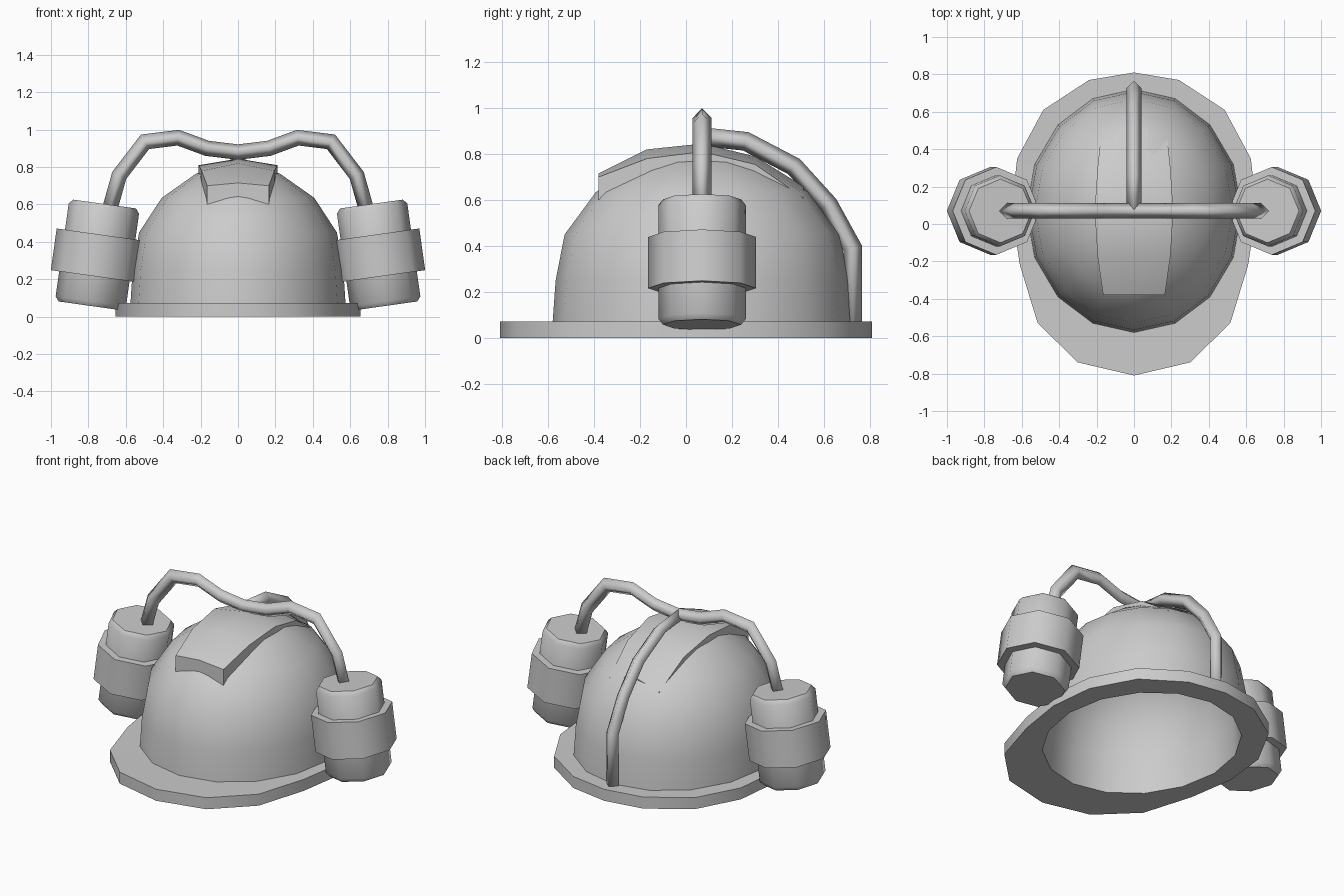
import bpy, bmesh, math
from mathutils import Vector, Matrix

if "Cube" in bpy.data.objects:
    bpy.data.objects.remove(bpy.data.objects["Cube"])

N, CY, RX, RY = 16, 0.07, 0.575, 0.65
# dome profile: (scale, height)
DOME = [(1, .07), (.98, .25), (.92, .45), (.71, .635), (.39, .765)]
TOP = .81


def finish(name, bm, angle):
    bmesh.ops.remove_doubles(bm, verts=bm.verts, dist=1e-5)
    bmesh.ops.recalc_face_normals(bm, faces=bm.faces)
    me = bpy.data.meshes.new(name)
    bm.to_mesh(me)
    bm.free()
    ob = bpy.data.objects.new(name, me)
    bpy.context.collection.objects.link(ob)
    bpy.context.view_layer.objects.active = ob
    ob.select_set(True)
    bpy.ops.object.shade_smooth_by_angle(angle=math.radians(angle))
    ob.select_set(False)
    return ob


def loft(name, rings, angle):
    """Skin a list of equal-length point rings and cap both ends."""
    bm = bmesh.new()
    vs = [[bm.verts.new(p) for p in r] for r in rings]
    n = len(rings[0])
    for a, b in zip(vs, vs[1:]):
        for i in range(n):
            j = (i + 1) % n
            bm.faces.new((a[i], a[j], b[j], b[i]))
    bm.faces.new(vs[0])
    bm.faces.new(vs[-1])
    return finish(name, bm, angle)


def oval(s, z):
    return [(s * RX * math.sin(a), CY - s * RY * math.cos(a), z)
            for a in (2 * math.pi * i / N for i in range(N))]


def dome_z(x, y):
    r = math.hypot(x / RX, (y - CY) / RY)
    pts = DOME + [(0, TOP)]
    for (s0, z0), (s1, z1) in zip(pts, pts[1:]):
        if s1 <= r <= s0:
            return z0 + (z1 - z0) * (s0 - r) / (s0 - s1)
    return DOME[0][1]


# helmet shell: inner dome, brim and outer dome in one skin
half = [(0, -.81), (.30, -.74), (.515, -.53), (.61, -.22), (.655, .07),
        (.625, .35), (.485, .61), (.24, .77), (0, .81)]
outline = half + [(-x, y) for x, y in half[-2:0:-1]]
inner = [oval(s * .93, z - .04) for s, z in DOME[1:]]
rings = [oval(.01, TOP - .04)] + inner[::-1] + [oval(.93, 0)]
rings += [[(x, y, z) for x, y in outline] for z in (0, .072)]
rings += [oval(s, z) for s, z in DOME] + [oval(.01, TOP)]
loft("helmet_shell", rings, 40)

# raised ridge over the crown: (y, half width, edge z, centre z)
ridge = [(-.38, .165, .70, .715), (-.17, .195, .78, .82), (.07, .21, .81, .845),
         (.30, .195, .755, .79), (.51, .172, .61, .66)]
rings = []
for y, w, ze, zc in ridge:
    rings.append([(-w, y, dome_z(w, y) - .025), (-w, y, ze), (0, y, zc),
                  (w, y, ze), (w, y, dome_z(w, y) - .025), (0, y, dome_z(0, y) - .025)])
loft("crown_ridge", rings, 30)


# tilted cans and their holders
def turned(name, profile, side):
    m = Matrix.Translation((side * .752, CY, .33)) @ Matrix.Rotation(
        math.radians(-8 * side), 4, 'Y')
    loft(name, [[m @ Vector((r * math.cos(k * math.pi / 4), r * math.sin(k * math.pi / 4), z))
                 for k in range(8)] for r, z in profile], 50 if len(profile) == 2 else 46)


for side, label in ((-1, "left"), (1, "right")):
    turned("can_" + label, [(.17, -.275), (.19, -.25), (.19, .25), (.17, .275)], side)
    turned("can_holder_" + label, [(.235, -.115), (.235, .11)], side)


# drinking tubes: four-sided sweep along a path lying in one plane
def tube(name, pts, side_axis, r=.041):
    pts, b = [Vector(p) for p in pts], Vector(side_axis)
    rings = []
    for i, p in enumerate(pts):
        d0 = (p - pts[i - 1]).normalized() if i else None
        d1 = (pts[i + 1] - p).normalized() if i < len(pts) - 1 else None
        t = ((d0 or d1) + (d1 or d0)).normalized()
        n = b.cross(t) * (r / t.dot(d0 or d1))
        rings.append([p + n, p + b * r, p - n, p - b * r])
    ob = loft(name, rings, 95)
    return ob


arc = [(.69, .56), (.635, .755), (.497, .935), (.32, .957), (.165, .90)]
path = [(-x, CY, z) for x, z in arc] + [(0, CY, .88)] + [(x, CY, z) for x, z in arc[::-1]]
tube("cross_tube", path, (0, 1, 0))
back = [(.07, .875), (.26, .855), (.47, .745), (.62, .58), (.725, .39), (.725, .05)]
tube("back_tube", [(0, y, z) for y, z in back], (1, 0, 0))
